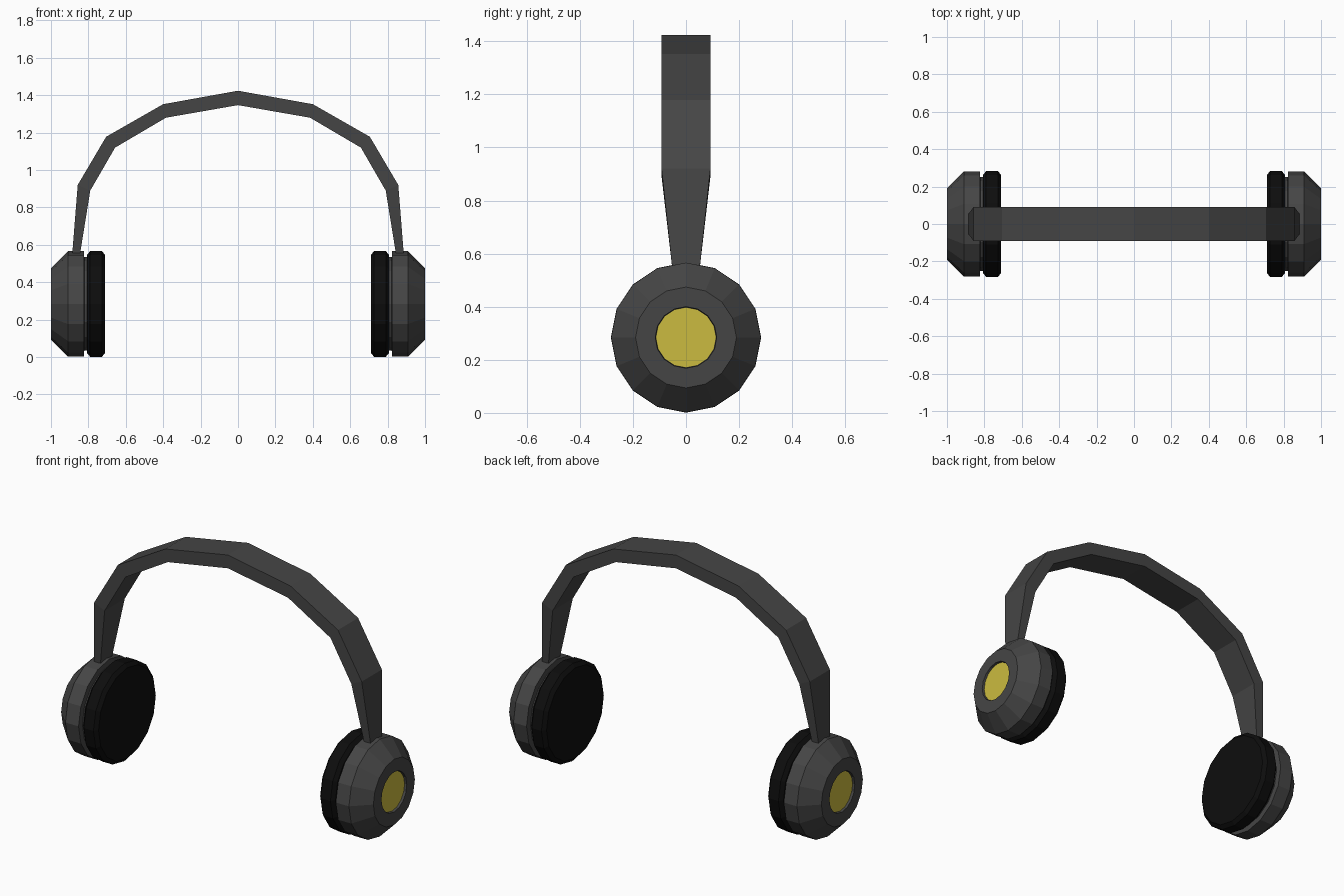
import bpy, bmesh, math

if "Cube" in bpy.data.objects:
    bpy.data.objects.remove(bpy.data.objects["Cube"])

CUP_Z = 0.284
SIDES = 16


def material(name, rgb):
    m = bpy.data.materials.new(name)
    m.diffuse_color = (*rgb, 1)
    m.use_nodes = True
    m.node_tree.nodes["Principled BSDF"].inputs["Base Color"].default_value = m.diffuse_color
    return m


GREY = material("dark_grey", (0.06, 0.06, 0.06))
BLACK = material("black", (0.004, 0.004, 0.004))
YELLOW = material("yellow", (0.6, 0.5, 0.05))


def finish(name, bm, mat):
    bmesh.ops.recalc_face_normals(bm, faces=bm.faces)
    mesh = bpy.data.meshes.new(name)
    bm.to_mesh(mesh)
    bm.free()
    mesh.materials.append(mat)
    obj = bpy.data.objects.new(name, mesh)
    bpy.context.collection.objects.link(obj)
    return obj


def turned(name, profile, side, mat):
    """Closed solid turned around the x axis from (x, radius) pairs."""
    bm = bmesh.new()
    rings = []
    for x, r in profile:
        angles = [2 * math.pi * i / SIDES for i in range(SIDES)]
        rings.append([bm.verts.new((side * x, r * math.sin(a), CUP_Z + r * math.cos(a)))
                      for a in angles])
    for a, b in zip(rings, rings[1:]):
        for i in range(SIDES):
            j = (i + 1) % SIDES
            bm.faces.new((a[i], a[j], b[j], b[i]))
    bm.faces.new(rings[0])
    bm.faces.new(rings[-1])
    return finish(name, bm, mat)


# Ear cups, cushions and coloured discs on both sides
for side, label in ((-1, "left"), (1, "right")):
    turned(label + "_ear_cup",
           [(0.80, 0.25), (0.822, 0.25), (0.824, 0.282), (0.908, 0.282),
            (1.0, 0.19), (1.0, 0.116), (0.985, 0.114)], side, GREY)
    turned(label + "_cushion",
           [(0.71, 0.262), (0.728, 0.283), (0.79, 0.283), (0.808, 0.262)],
           side, BLACK)
    turned(label + "_disc", [(0.975, 0.113), (0.988, 0.113)], side, YELLOW)

# Headband: half arch sections as (outer x, z, inner x, z, half width)
half = [(0.40, 1.352, 0.385, 1.28, 0.092), (0.705, 1.178, 0.657, 1.12, 0.092),
        (0.857, 0.92, 0.79, 0.89, 0.092), (0.888, 0.53, 0.848, 0.53, 0.05)]
sections = [(-a, b, -c, d, w) for a, b, c, d, w in reversed(half)]
sections += [(0, 1.424, 0, 1.347, 0.092)] + half
bm = bmesh.new()
loops = []
for ox, oz, ix, iz, w in sections:
    loops.append([bm.verts.new(p) for p in
                  ((ox, -w, oz), (ox, w, oz), (ix, w, iz), (ix, -w, iz))])
for a, b in zip(loops, loops[1:]):
    for i in range(4):
        j = (i + 1) % 4
        bm.faces.new((a[i], a[j], b[j], b[i]))
bm.faces.new(loops[0])
bm.faces.new(loops[-1])
finish("headband", bm, GREY)
